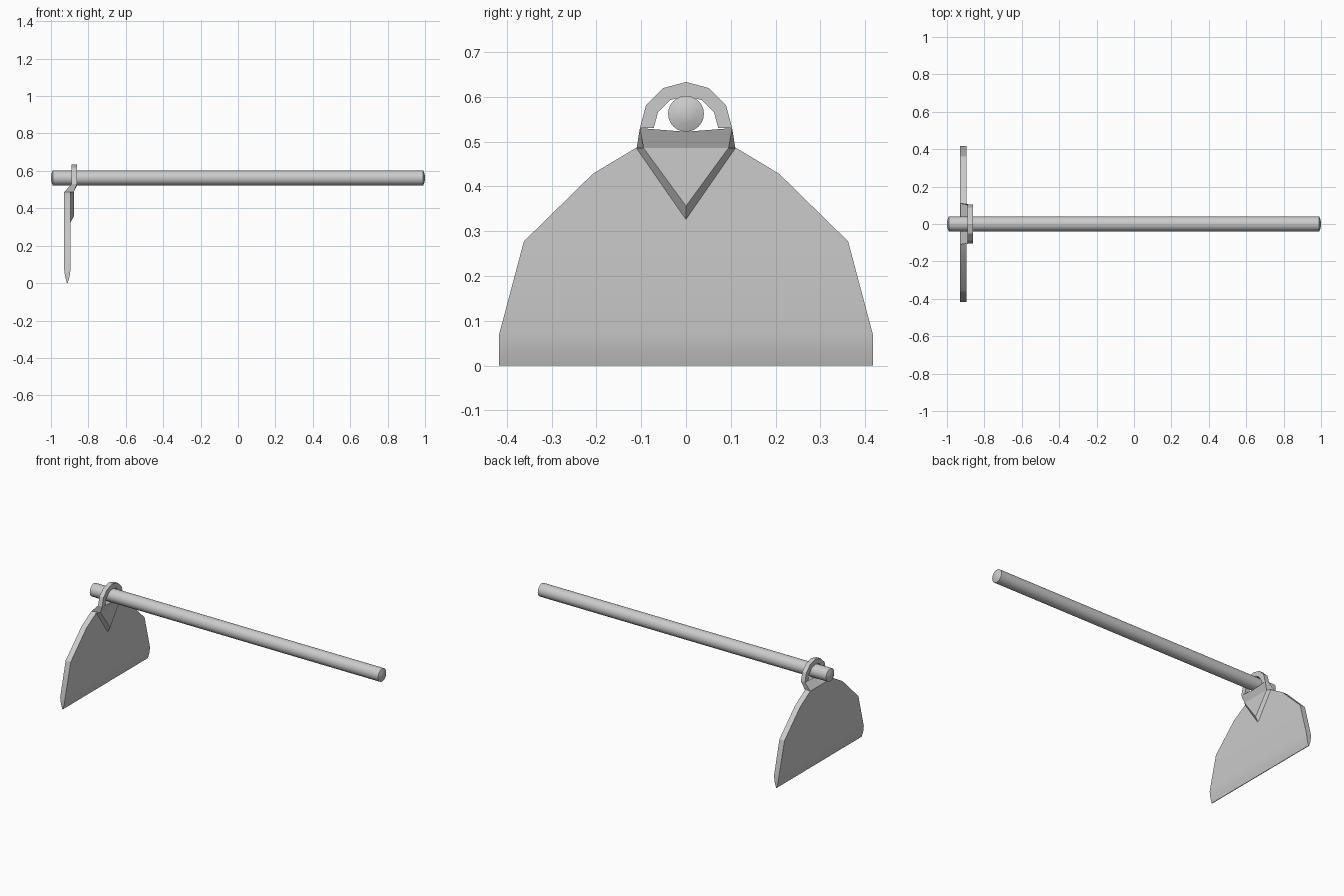
import bpy, bmesh
from math import sin, cos, pi

if "Cube" in bpy.data.objects:
    bpy.data.objects.remove(bpy.data.objects["Cube"])


def loft(name, sections, smooth=False):
    """Skin a list of equal-length closed loops and cap both ends."""
    bm = bmesh.new()
    rows = [[bm.verts.new(p) for p in s] for s in sections]
    for a, b in zip(rows, rows[1:]):
        n = len(a)
        for i in range(n):
            j = (i + 1) % n
            bm.faces.new((a[i], a[j], b[j], b[i]))
    bm.faces.new(rows[0][::-1])
    bm.faces.new(rows[-1])
    bmesh.ops.recalc_face_normals(bm, faces=bm.faces)
    mesh = bpy.data.meshes.new(name)
    bm.to_mesh(mesh)
    bm.free()
    obj = bpy.data.objects.new(name, mesh)
    bpy.context.collection.objects.link(obj)
    if smooth:
        bpy.ops.object.select_all(action='DESELECT')
        obj.select_set(True)
        bpy.context.view_layer.objects.active = obj
        bpy.ops.object.shade_smooth_by_angle(angle=pi / 6)
    return obj


# Handle: long round pole with slightly domed ends
pole = [(-1, .008), (-.998, .02), (-.99, .04), (.99, .04), (.998, .02), (1, .008)]
loft("handle", [[(x, r * cos(2 * pi * k / 24), .562 + r * sin(2 * pi * k / 24))
                 for k in range(24)] for x, r in pole], smooth=True)

# Blade: horizontal slices (height, half width, half thickness), sharpened at the bottom
slices = [(0, .417, .002), (.035, .417, .012), (.07, .417, .0165),
          (.277, .362, .0175), (.428, .208, .0175), (.487, .11, .0175)]
cx = -.9125
loft("blade", [[(cx - t, -w, z), (cx + t, -w, z), (cx + t, w, z), (cx - t, w, z)]
               for z, w, t in slices], smooth=True)

# Triangular reinforcement on the inner face of the blade
loft("blade_rib", [[(x, -w, .486), (x, w, .486), (x, 0, tip)]
                   for x, w, tip in ((-.897, .113, .323), (-.878, .095, .356))])

# Slanted neck between blade and eye, dipping below the handle
neck = []
for s, dip in ((-1, 0), (0, .008), (1, 0)):
    neck.append([(-.93, .11 * s, .486), (-.878, .095 * s, .486),
                 (-.861, .103 * s, .53 - dip), (-.889, .103 * s, .53 - dip)])
loft("neck", neck)

# Eye: half ring of six flat segments around the handle
loft("eye", [[(x, r * cos(k * pi / 6), .53 + r * sin(k * pi / 6))
              for x, r in ((-.889, .072), (-.861, .072), (-.861, .103), (-.889, .103))]
             for k in range(7)])
